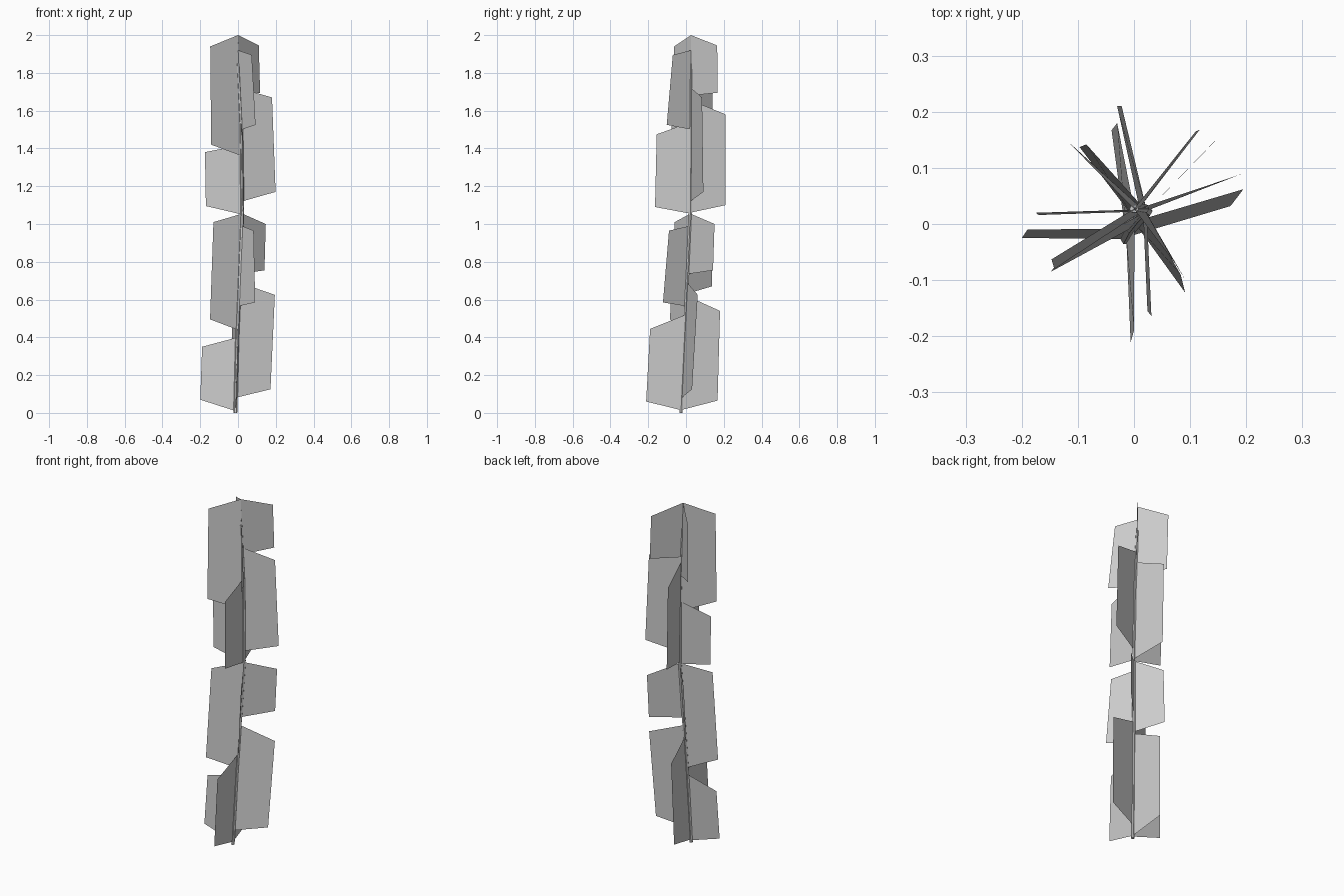
import bpy, bmesh, math
from mathutils import Vector

# centre line of the stalk: x, y, z, radius
PATH = [(-0.014, -0.027, 0.0, 0.010), (-0.004, -0.008, 0.40, 0.010),
        (0.012, 0.012, 0.80, 0.010), (0.023, 0.023, 1.06, 0.010),
        (0.018, 0.027, 1.50, 0.009), (0.0, 0.027, 1.85, 0.008)]


def axis(z):
    """Point on the stalk centre line at height z."""
    for a, b in zip(PATH, PATH[1:]):
        if z <= b[2] or b is PATH[-1]:
            t = (z - a[2]) / (b[2] - a[2])
            t = min(t, 1.0)
            return Vector((a[0] + (b[0] - a[0]) * t, a[1] + (b[1] - a[1]) * t, z))


def add_object(name, bm):
    me = bpy.data.meshes.new(name)
    bm.to_mesh(me)
    bm.free()
    bpy.context.collection.objects.link(bpy.data.objects.new(name, me))


# stalk: low-poly tapered tube
SIDES = 6
bm = bmesh.new()
rings = []
for x, y, z, r in PATH:
    rings.append([bm.verts.new((x + r * math.cos(2 * math.pi * i / SIDES),
                                y + r * math.sin(2 * math.pi * i / SIDES), z))
                  for i in range(SIDES)])
for lo, hi in zip(rings, rings[1:]):
    for i in range(SIDES):
        j = (i + 1) % SIDES
        bm.faces.new((lo[i], lo[j], hi[j], hi[i]))
bm.faces.new(rings[0][::-1])
bm.faces.new(rings[-1])
add_object("stalk", bm)

# leaf cards: outer top, outer bottom, inner top height, inner bottom height
LOWER = [
    ((-0.190, -0.010, 0.35), (-0.200, -0.025, 0.07), 0.40, 0.01),
    ((0.000, -0.190, 0.445), (-0.006, -0.211, 0.06), 0.52, 0.015),
    ((0.195, 0.062, 0.625), (0.172, 0.032, 0.125), 0.69, 0.08),
    ((-0.030, 0.180, 0.54), (-0.040, 0.167, 0.065), 0.62, 0.015),
    ((-0.130, -0.060, 1.01), (-0.148, -0.085, 0.495), 1.055, 0.44),
    ((0.083, -0.090, 0.965), (0.091, -0.122, 0.585), 0.99, 0.565),
    ((0.147, 0.151, 1.00), (0.140, 0.143, 0.755), 1.055, 0.735),
    ((-0.085, 0.142, 0.98), (-0.097, 0.137, 0.67), 1.05, 0.63),
]
UPPER = [
    ((-0.175, 0.020, 1.38), (-0.170, 0.016, 1.095), 1.42, 1.05),
    ((0.024, -0.155, 1.475), (0.031, -0.164, 1.09), 1.54, 1.055),
    ((0.180, 0.085, 1.67), (0.199, 0.092, 1.17), 1.72, 1.12),
    ((-0.030, 0.210, 1.58), (-0.022, 0.210, 1.10), 1.655, 1.06),
    ((-0.147, -0.063, 1.94), (-0.142, -0.080, 1.42), 2.00, 1.36),
    ((0.073, -0.070, 1.895), (0.093, -0.102, 1.525), 1.92, 1.50),
    ((0.110, 0.165, 1.945), (0.117, 0.168, 1.695), 2.00, 1.68),
    ((-0.116, 0.145, 1.94), (-0.110, 0.140, 1.61), 2.00, 1.57),
]
for tier, cards in (("lower", LOWER), ("upper", UPPER)):
    for n, (top, bottom, zt, zb) in enumerate(cards, 1):
        bm = bmesh.new()
        bm.faces.new([bm.verts.new(p) for p in (axis(zb), bottom, top, axis(zt))])
        add_object(f"{tier}_leaf_{n}", bm)
